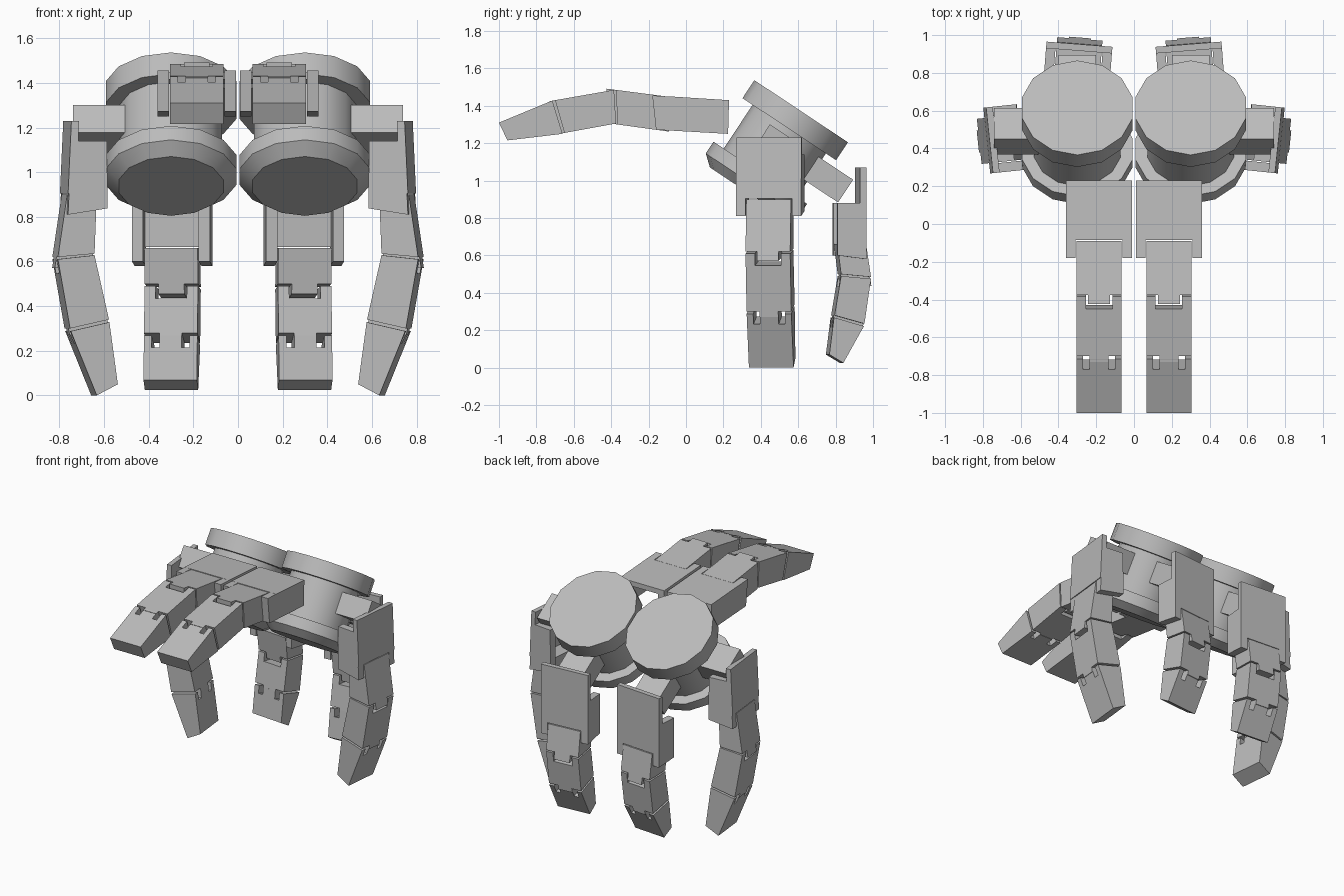
import bpy, bmesh, math
from mathutils import Vector, Matrix

if "Cube" in bpy.data.objects:
    bpy.data.objects.remove(bpy.data.objects["Cube"])

grey = bpy.data.materials.new("light grey")
grey.diffuse_color = (0.5, 0.5, 0.5, 1)
grey.use_nodes = True
grey.node_tree.nodes["Principled BSDF"].inputs["Base Color"].default_value = grey.diffuse_color

# Tilted hub axis: N along the axis, D down the slope toward the back
N = Vector((0, 0.553, 0.833)).normalized()
D = Vector((0, N.z, -N.y))
X = Vector((1, 0, 0))
HUB = Vector((0.30, 0.552, 1.275))


def finish(name, bm, smooth=False):
    bmesh.ops.recalc_face_normals(bm, faces=bm.faces)
    me = bpy.data.meshes.new(name)
    bm.to_mesh(me)
    bm.free()
    me.materials.append(grey)
    ob = bpy.data.objects.new(name, me)
    bpy.context.collection.objects.link(ob)
    if smooth:
        bpy.ops.object.select_all(action='DESELECT')
        ob.select_set(True)
        bpy.context.view_layer.objects.active = ob
        bpy.ops.object.shade_smooth_by_angle(angle=math.radians(32))
    return ob


def loft(name, rings, smooth=False):
    """Closed solid through equal-length rings of points."""
    bm = bmesh.new()
    vs = [[bm.verts.new(p) for p in ring] for ring in rings]
    for a, b in zip(vs, vs[1:]):
        for i in range(len(a)):
            j = (i + 1) % len(a)
            bm.faces.new((a[i], a[j], b[j], b[i]))
    bm.faces.new(vs[0])
    bm.faces.new(vs[-1])
    return finish(name, bm, smooth)


def lathe(name, side, profile):
    """14-sided turned part on the hub axis; profile is (radius, height)."""
    rings = []
    for r, t in profile:
        ring = []
        for k in range(14):
            a = math.tau * k / 14
            p = HUB + N * t + (D * math.cos(a) + X * math.sin(a)) * r
            ring.append((p.x * side, p.y, p.z))
        rings.append(ring)
    loft(name, rings, True)


def arm(name, side, direction, across, start, end):
    """Bar from the neck into a finger bracket."""
    rings = []
    for s in (start, end):
        ring = []
        for w, t in ((-.1, -.182), (.1, -.182), (.1, -.036), (-.1, -.036)):
            p = HUB + direction * s + across * w + N * t
            ring.append((p.x * side, p.y, p.z))
        rings.append(ring)
    loft(name, rings)


def slab(name, place, quad, outline):
    """Outline of (width, fraction along) between the inner and outer lines.
    quad = inner start, inner end, outer start, outer end, as (outward, z)."""
    i0, i1, o0, o1 = [Vector(q) for q in quad]
    rings = [[place(w, a.lerp(b, s)) for w, s in outline]
             for a, b in ((i0, i1), (o0, o1))]
    loft(name, rings)


def rect(w0, w1, s0=0, s1=1):
    return [(w0, s0), (w1, s0), (w1, s1), (w0, s1)]


def length(q):
    return (Vector(q[2]) - Vector(q[3])).length


def finger(name, place, plate, wall, first, middle, tip):
    h, t = 0.12, 0.07            # half width, tongue half width
    slab(name + "_bracket_plate", place, plate, rect(-.175, .175))
    for sgn, tag in ((-1, "a"), (1, "b")):
        slab(f"{name}_bracket_wall_{tag}", place, wall,
             rect(sgn * .125, sgn * .175))
    # First segment ends in a tongue
    k = 1 + 0.05 / length(first)
    slab(name + "_first_segment", place, first,
         [(-h, 0), (h, 0), (h, 1), (t - .012, 1), (t - .012, k),
          (-t + .012, k), (-t + .012, 1), (-h, 1)])
    # Middle segment has a socket for the tongue
    k = 0.065 / length(middle)
    m = 1 + 0.03 / length(middle)
    slab(name + "_middle_segment", place, middle,
         [(-h, 0), (-t, 0), (-t, k), (t, k), (t, 0), (h, 0), (h, 1),
          (.05, 1), (.05, m), (-.05, m), (-.05, 1), (-h, 1)])
    # Fingertip has two narrow slots
    k = 0.06 / length(tip)
    slab(name + "_tip", place, tip,
         [(-h, 0), (-.085, 0), (-.085, k), (-.05, k), (-.05, 0), (.05, 0),
          (.05, k), (.085, k), (.085, 0), (h, 0), (h, 1), (-h, 1)])


def placer(side, pivot, out_angle):
    """Map (width, (outward, z)) to space for a finger on one side."""
    a = math.radians(out_angle)
    out = Vector((math.cos(a), math.sin(a), 0))
    wid = Vector((-out.y, out.x, 0))
    base = Vector((pivot[0], pivot[1], 0))

    def place(w, q):
        p = base + out * (q[0] - pivot[2]) + wid * w
        return (p.x * side, p.y, q[1])
    return place


for side, tag in ((1, "right"), (-1, "left")):
    # Hub
    lathe(tag + "_cap_disc", side, [(.30, 0), (.30, .115)])
    lathe(tag + "_neck", side, [(.235, -.30), (.235, .02)])
    lathe(tag + "_flange", side, [(.24, -.405), (.30, -.355), (.30, -.28)])
    arm(tag + "_back_arm", side, D, X, .1, .434)
    arm(tag + "_side_arm", side, X, D, .1, .44)

    # Raised front finger
    finger(tag + "_front_finger", placer(side, (.185, 0, 0), -90),
           [(-.23, 1.395), (.085, 1.415), (-.23, 1.43), (.085, 1.45)],
           [(-.225, 1.25), (.16, 1.272), (-.23, 1.43), (.18, 1.455)],
           [(.09, 1.262), (.365, 1.30), (.09, 1.448), (.375, 1.485)],
           [(.374, 1.305), (.65, 1.255), (.385, 1.485), (.70, 1.43)],
           [(.66, 1.25), (.955, 1.215), (.715, 1.428), (1.0, 1.31)])

    # Outer side finger
    finger(tag + "_side_finger", placer(side, (.70, .45, .70), -6),
           [(.73, 1.23), (.745, .905), (.765, 1.23), (.78, .905)],
           [(.605, 1.14), (.602, .838), (.765, 1.14), (.78, .81)],
           [(.645, .90), (.655, .635), (.778, .90), (.82, .62)],
           [(.655, .628), (.59, .34), (.82, .61), (.765, .30)],
           [(.588, .328), (.55, .05), (.762, .288), (.645, 0)])

    # Back finger
    finger(tag + "_back_finger", placer(side, (.295, .87, .87), 94.5),
           [(.917, 1.07), (.917, .665), (.952, 1.07), (.952, .665)],
           [(.797, .88), (.797, .60), (.952, .88), (.952, .58)],
           [(.80, .66), (.82, .50), (.954, .66), (.98, .485)],
           [(.82, .49), (.785, .28), (.98, .475), (.945, .235)],
           [(.782, .268), (.757, .07), (.942, .222), (.832, .025)])
